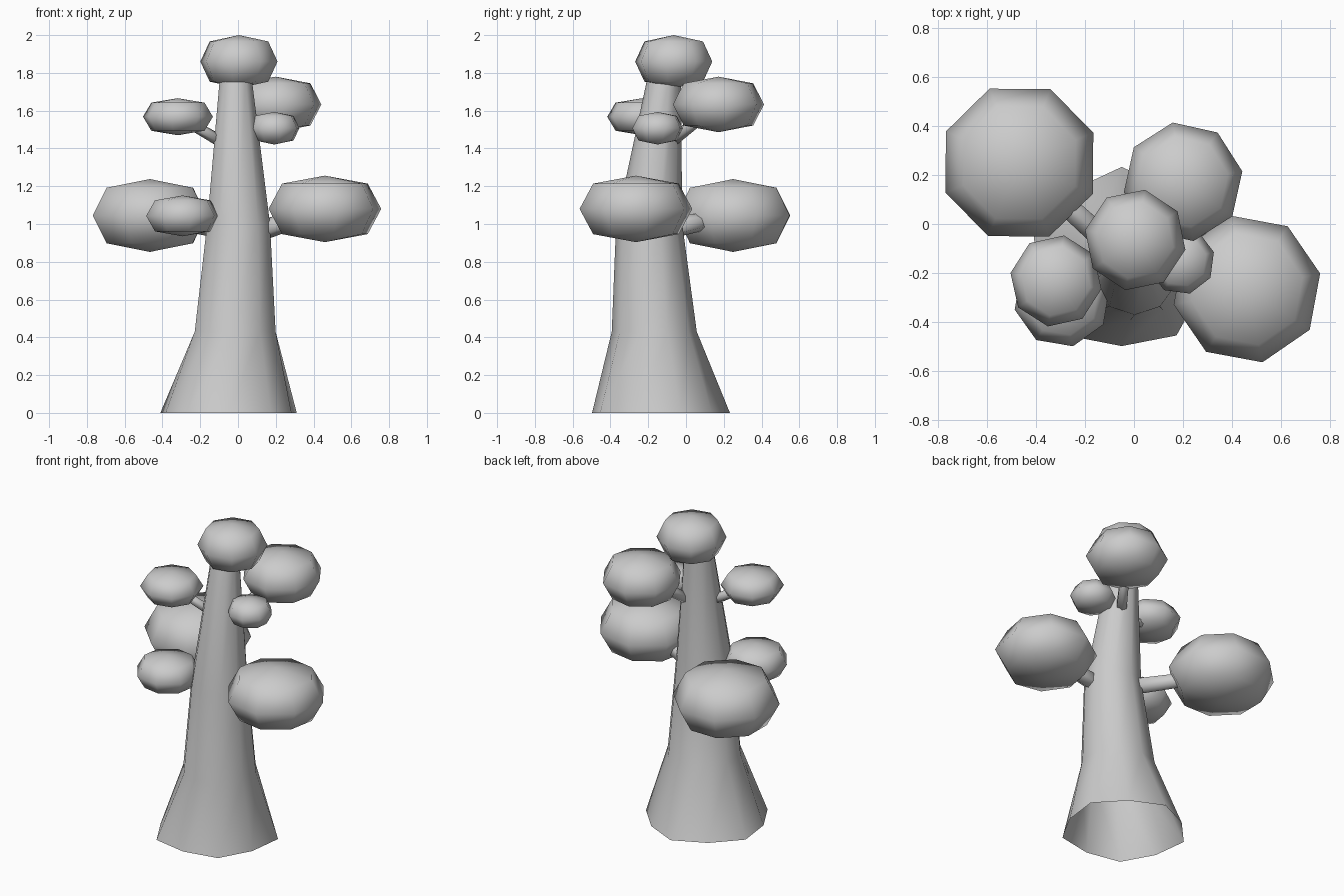
import bpy
import bmesh
from math import sin, cos, pi, radians
from mathutils import Vector

cube = bpy.data.objects.get("Cube")
if cube:
    bpy.data.objects.remove(cube)

grey = bpy.data.materials.new("plain grey")
grey.use_nodes = True
grey.diffuse_color = (0.6, 0.6, 0.6, 1)
grey.node_tree.nodes["Principled BSDF"].inputs["Base Color"].default_value = (0.6, 0.6, 0.6, 1)


def finish(name, bm):
    mesh = bpy.data.meshes.new(name)
    bmesh.ops.recalc_face_normals(bm, faces=bm.faces)
    for face in bm.faces:
        face.smooth = True
    bm.to_mesh(mesh)
    bm.free()
    mesh.materials.append(grey)
    obj = bpy.data.objects.new(name, mesh)
    bpy.context.collection.objects.link(obj)
    return obj


def bridge(bm, rings):
    for low, high in zip(rings, rings[1:]):
        n = len(low)
        for i in range(n):
            j = (i + 1) % n
            bm.faces.new((low[i], low[j], high[j], high[i]))


# Trunk: lofted rings (x, y, z, radius), flared and lumpy at the open foot
def trunk():
    bm = bmesh.new()
    sides, rings = 10, []
    sections = [(-0.05, -0.147, 0, 0.365), (-0.015, -0.168, 0.43, 0.225),
                (0.003, -0.195, 1.0, 0.175), (-0.012, -0.115, 1.78, 0.088)]
    for x, y, z, r in sections:
        lump = 0.04 if z == 0 else 0
        ring = []
        for i in range(sides):
            a = 2 * pi * i / sides + pi / 2
            rr = r * (1 + lump * cos(5 * a - pi / 2))
            ring.append(bm.verts.new((x + rr * cos(a), y + rr * sin(a), z)))
        rings.append(ring)
    bridge(bm, rings)
    finish("trunk", bm)


# Foliage: flattened eight-sided ball with three rings and two poles
def foliage(name, centre, radius, height, turn):
    bm = bmesh.new()
    sides, rings = 8, []
    for level, width in ((-0.76, 0.76), (0, 1), (0.76, 0.76)):
        ring = []
        for i in range(sides):
            a = 2 * pi * i / sides + radians(turn)
            ring.append(bm.verts.new((radius * width * cos(a), radius * width * sin(a), height * level)))
        rings.append(ring)
    bridge(bm, rings)
    for ring, z in ((rings[0], -height), (rings[-1], height)):
        pole = bm.verts.new((0, 0, z))
        for i in range(sides):
            bm.faces.new((ring[i], ring[(i + 1) % sides], pole))
    finish(name, bm).location = centre


# Branch: tapered rod between two points
def branch(name, start, end, radius):
    a, b = Vector(start), Vector(end)
    bm = bmesh.new()
    bmesh.ops.create_cone(bm, cap_ends=True, segments=6, radius1=radius,
                          radius2=radius * 0.8, depth=(b - a).length)
    obj = finish(name, bm)
    obj.location = (a + b) / 2
    obj.rotation_euler = (b - a).to_track_quat("Z", "Y").to_euler()


trunk()
foliage("crown_foliage", (0.005, -0.065, 1.86), 0.208, 0.14, 34)

# name, foliage centre, radius, half height, turn, branch start, branch radius
limbs = [
    ("lower_right", (-0.467, 0.25, 1.045), 0.325, 0.193, 22, (-0.06, -0.12, 0.97), 0.055),
    ("lower_left", (0.46, -0.265, 1.08), 0.305, 0.176, 12, (0.08, -0.2, 0.95), 0.055),
    ("lower_front", (-0.293, -0.305, 1.043), 0.198, 0.108, 13, (-0.06, -0.21, 0.98), 0.04),
    ("upper_back", (0.2, 0.172, 1.633), 0.245, 0.147, 10, (0.02, -0.1, 1.42), 0.035),
    ("small_left", (0.192, -0.15, 1.507), 0.138, 0.086, 15, (0.03, -0.16, 1.44), 0.028),
    ("upper_right", (-0.318, -0.232, 1.568), 0.188, 0.098, 35, (-0.06, -0.15, 1.42), 0.033),
]
for name, centre, radius, height, turn, start, thick in limbs:
    foliage(name + "_foliage", centre, radius, height, turn)
    branch(name + "_branch", start, centre, thick)
